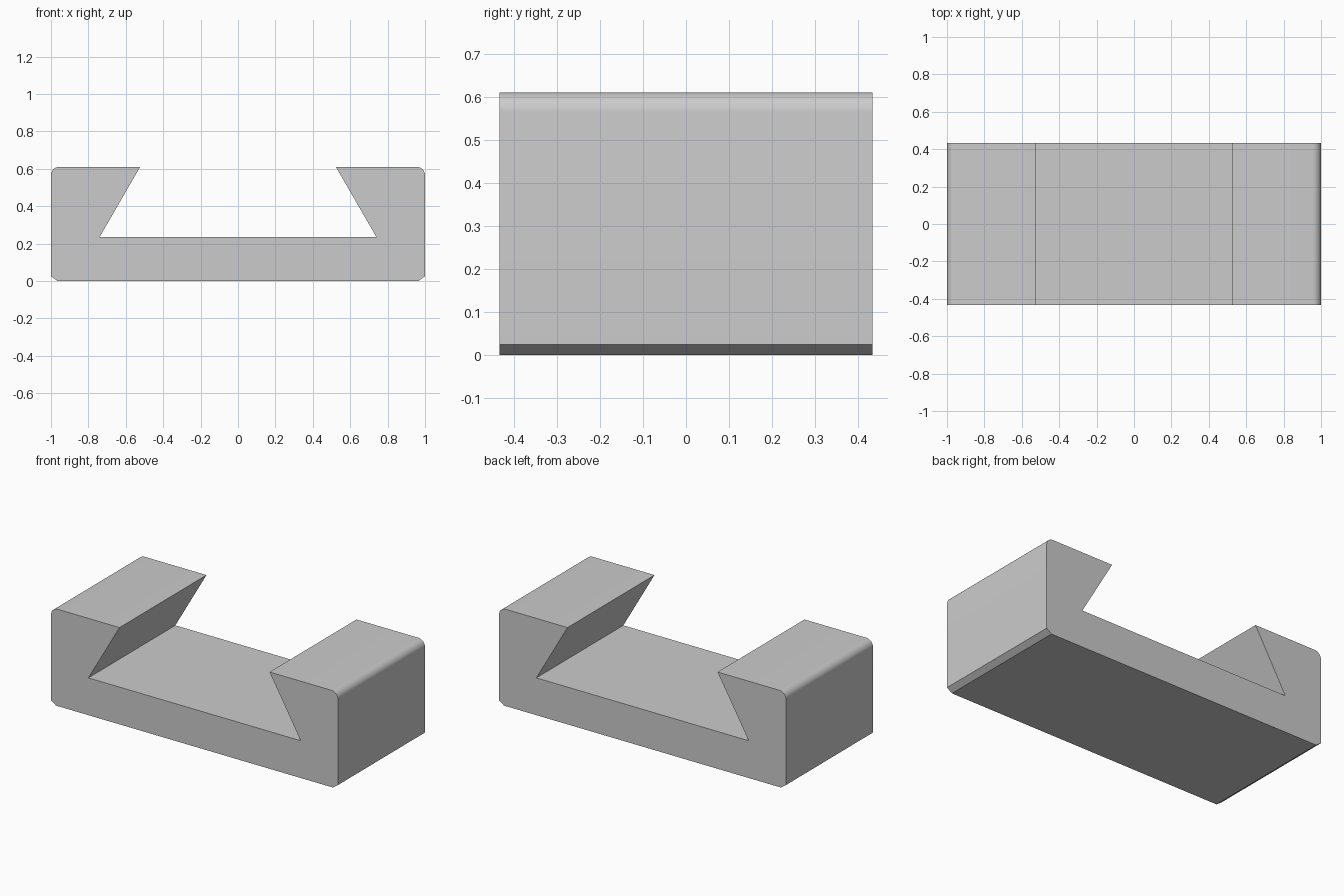
import bpy
import bmesh
from math import sin, cos, pi

cube = bpy.data.objects.get("Cube")
if cube:
    bpy.data.objects.remove(cube, do_unlink=True)

HALF_DEPTH = 0.433
HEIGHT = 0.61
FILLET = 0.045
CHAMFER_X, CHAMFER_Z = 0.035, 0.025
ARC_STEPS = 8

# Plain grey material
grey = bpy.data.materials.new("plain grey")
grey.use_nodes = True
colour = (0.6, 0.6, 0.6, 1)
grey.diffuse_color = colour
grey.node_tree.nodes["Principled BSDF"].inputs["Base Color"].default_value = colour

# Half profile: chamfered foot, rounded shoulder, undercut groove wall
half = [(1 - CHAMFER_X, 0), (1, CHAMFER_Z)]
for i in range(ARC_STEPS + 1):
    a = pi / 2 * i / ARC_STEPS
    half.append((1 - FILLET + FILLET * cos(a), HEIGHT - FILLET + FILLET * sin(a)))
half += [(0.523, HEIGHT), (0.74, 0.235)]
profile = half + [(-x, z) for x, z in reversed(half)]

# Dovetail block: the profile extruded from front to back
bm = bmesh.new()
front = bm.faces.new([bm.verts.new((x, -HALF_DEPTH, z)) for x, z in profile])
extruded = bmesh.ops.extrude_face_region(bm, geom=[front], use_keep_orig=True)
back = [v for v in extruded["geom"] if isinstance(v, bmesh.types.BMVert)]
bmesh.ops.translate(bm, verts=back, vec=(0, 2 * HALF_DEPTH, 0))
bmesh.ops.recalc_face_normals(bm, faces=bm.faces)
mesh = bpy.data.meshes.new("dovetail_block")
bm.to_mesh(mesh)
bm.free()
mesh.materials.append(grey)
block = bpy.data.objects.new("dovetail_block", mesh)
bpy.context.collection.objects.link(block)

# Smooth rounded shoulders, crisp edges elsewhere
bpy.ops.object.select_all(action="DESELECT")
block.select_set(True)
bpy.context.view_layer.objects.active = block
bpy.ops.object.shade_smooth_by_angle()
